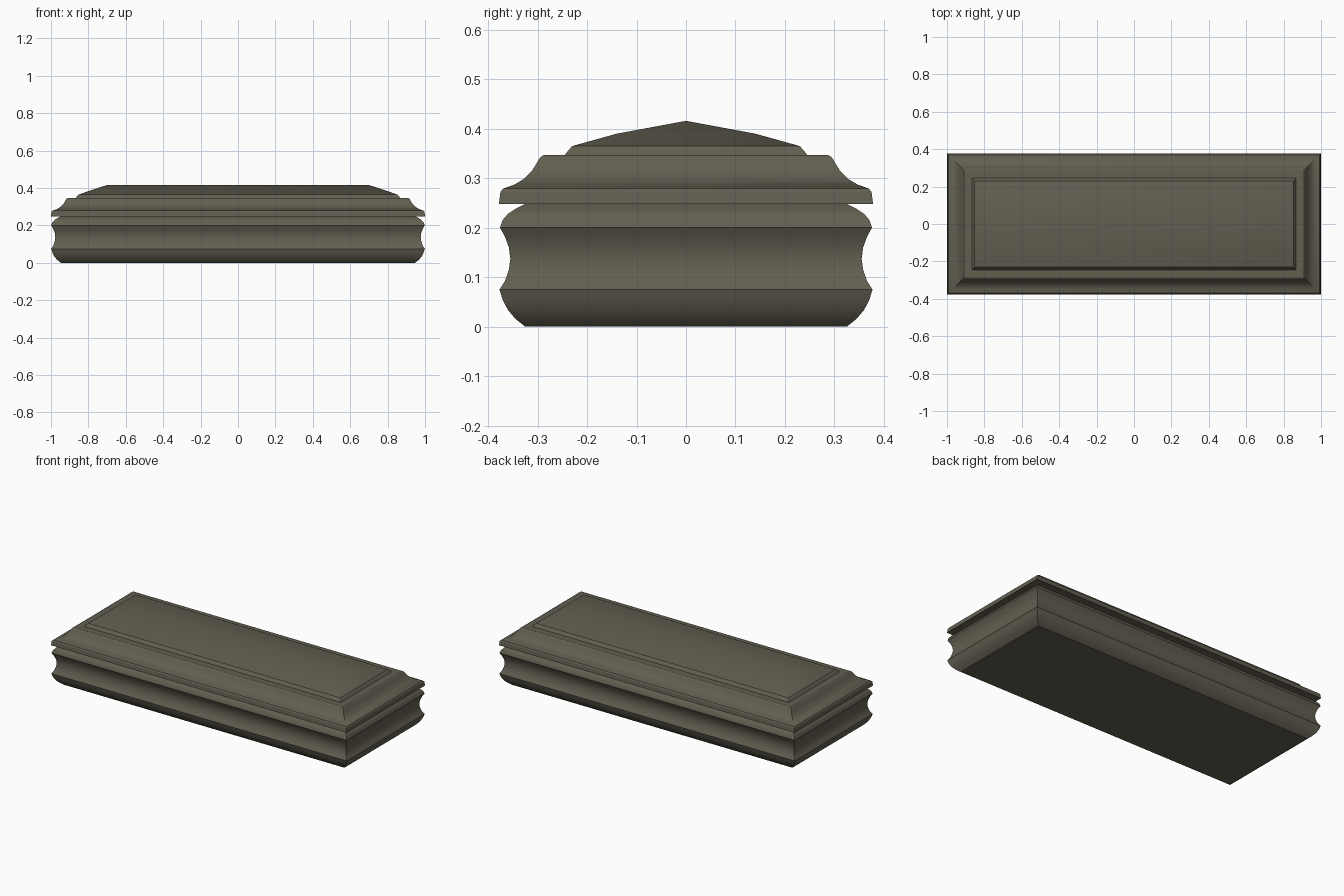
import bpy, bmesh, math

if "Cube" in bpy.data.objects:
    bpy.data.objects.remove(bpy.data.objects["Cube"])

mat = bpy.data.materials.new("dark olive stone")
mat.diffuse_color = (0.122, 0.112, 0.081, 1)
mat.use_nodes = True
mat.node_tree.nodes["Principled BSDF"].inputs["Base Color"].default_value = mat.diffuse_color

DX = 0.622  # moulding runs equally far out on all sides: half length = half width + DX


def moulding(name, rings, cap_bottom=False):
    """Stack mitred rectangles given as (half_x, half_y, z)."""
    bm = bmesh.new()
    loops = [[bm.verts.new((sx * hx, sy * hy, z))
              for sx, sy in ((-1, -1), (1, -1), (1, 1), (-1, 1))]
             for hx, hy, z in rings]
    for a, b in zip(loops, loops[1:]):
        for i in range(4):
            j = (i + 1) % 4
            bm.faces.new((a[i], a[j], b[j], b[i]))
    if cap_bottom:
        bm.faces.new(loops[0][::-1])
    # the ridge ring collapses to a line
    bmesh.ops.remove_doubles(bm, verts=bm.verts[:], dist=1e-5)
    bmesh.ops.recalc_face_normals(bm, faces=bm.faces[:])
    me = bpy.data.meshes.new(name)
    bm.to_mesh(me)
    bm.free()
    me.materials.append(mat)
    ob = bpy.data.objects.new(name, me)
    bpy.context.collection.objects.link(ob)
    bpy.ops.object.select_all(action='DESELECT')
    ob.select_set(True)
    bpy.context.view_layer.objects.active = ob
    bpy.ops.object.shade_smooth_by_angle(angle=math.radians(28))
    return ob


# Chest body: round foot, hollow waist, round shoulder
body = [(.325, 0), (.345, .016), (.360, .034), (.370, .053), (.377, .075),
        (.366, .092), (.358, .115), (.355, .137), (.358, .160), (.366, .182),
        (.376, .200), (.371, .215), (.360, .228), (.345, .238), (.325, .248)]
moulding("chest_body", [(y + DX, y, z) for y, z in body], cap_bottom=True)

# Lid: overhanging lip, concave sweep, ledge, then hipped top
lid = [(.325, .248), (.378, .248), (.375, .272), (.370, .279), (.347, .287),
       (.327, .299), (.312, .314), (.302, .330), (.295, .342), (.287, .347),
       (.245, .347), (.238, .356), (.230, .365)]
hip = [(.78, .14, .390), (.70, 0, .416)]
moulding("lid", [(y + DX, y, z) for y, z in lid] + hip)
